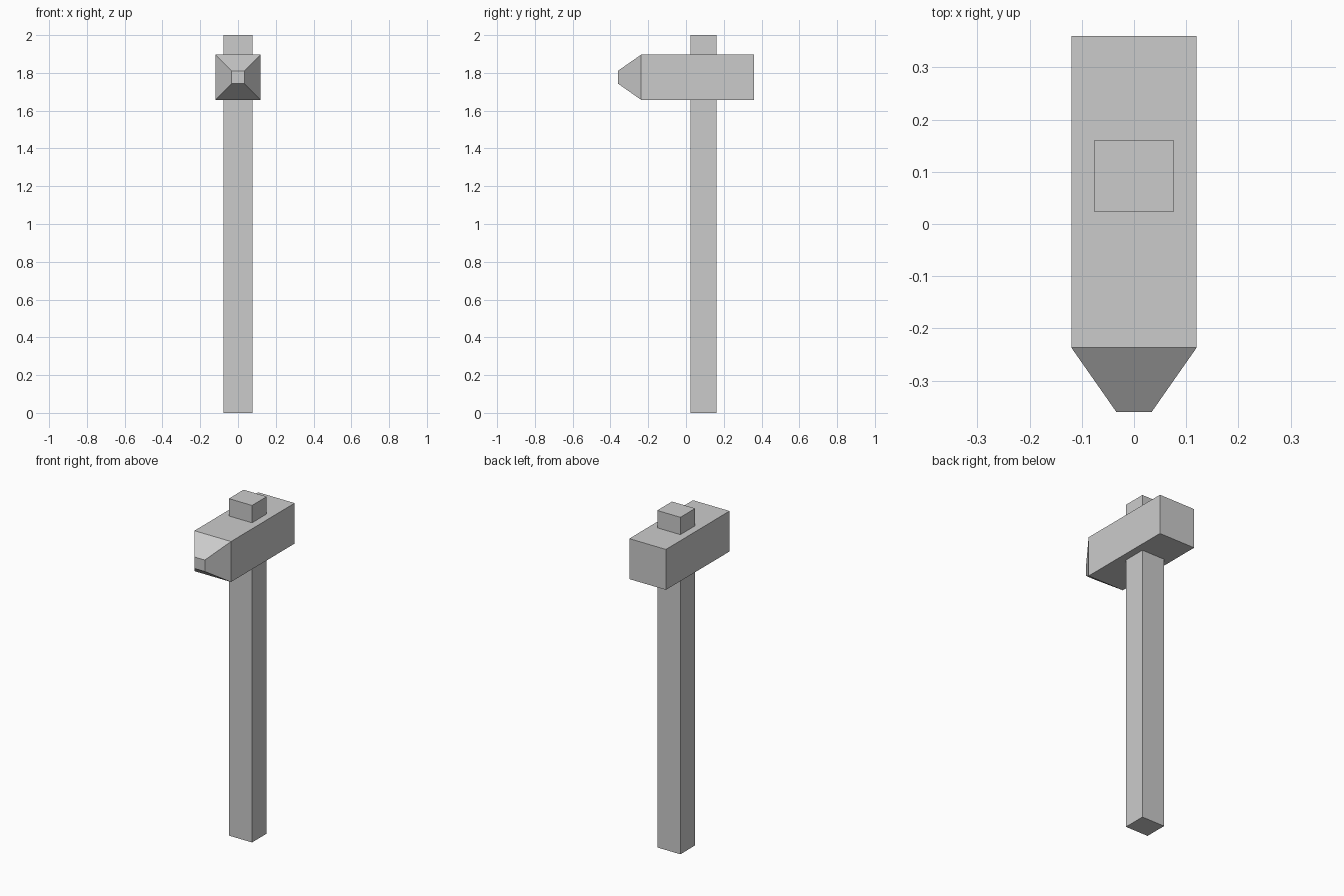
import bpy, bmesh
from mathutils import Vector

if "Cube" in bpy.data.objects:
    bpy.data.objects.remove(bpy.data.objects["Cube"])


def make_object(name, bm):
    bmesh.ops.recalc_face_normals(bm, faces=bm.faces)
    mesh = bpy.data.meshes.new(name)
    bm.to_mesh(mesh)
    bm.free()
    obj = bpy.data.objects.new(name, mesh)
    bpy.context.collection.objects.link(obj)
    return obj


def box(lo, hi):
    lo, hi = Vector(lo), Vector(hi)
    bm = bmesh.new()
    bmesh.ops.create_cube(bm, size=1)
    bmesh.ops.scale(bm, vec=hi - lo, verts=bm.verts)
    bmesh.ops.translate(bm, vec=(lo + hi) / 2, verts=bm.verts)
    return bm


# Handle: square post passing through the head
make_object("handle", box((-0.076, 0.023, 0), (0.076, 0.161, 2)))

# Head: block whose front face is extruded into a blunt tapered tip
cz, half, tip = 1.777, 0.12, 0.034
bm = box((-half, -0.237, cz - half), (half, 0.36, cz + half))
bm.normal_update()
front = min(bm.faces, key=lambda f: f.calc_center_median().y)
ext = bmesh.ops.extrude_discrete_faces(bm, faces=[front])
for v in ext["faces"][0].verts:
    v.co = (v.co.x * tip / half, -0.36, cz + (v.co.z - cz) * tip / half)
make_object("hammer_head", bm)
